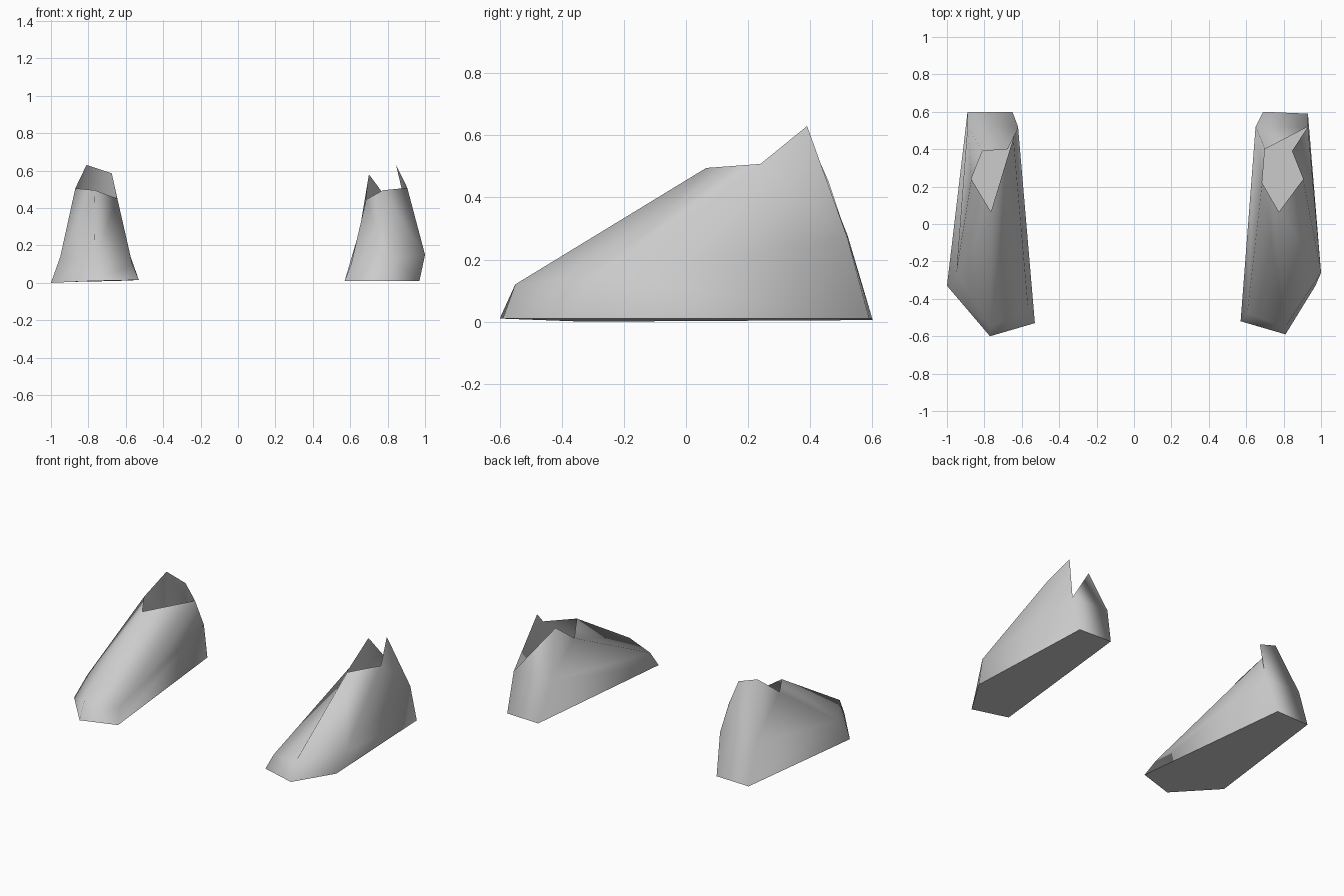
import bpy
import bmesh

cube = bpy.data.objects.get("Cube")
if cube:
    bpy.data.objects.remove(cube, do_unlink=True)

grey = bpy.data.materials.new("light_grey")
grey.use_nodes = True
colour = (0.6, 0.6, 0.6, 1)
grey.diffuse_color = colour
grey.node_tree.nodes["Principled BSDF"].inputs["Base Color"].default_value = colour

RING = ["outer", "toe", "inner", "heel_in", "heel_out"]


def build_shoe(name, sole, middle, top, open_back):
    """Hollow shoe: flat sole, low side band and an upper with an open collar."""
    bm = bmesh.new()
    low = {k: bm.verts.new(p) for k, p in zip(RING, sole)}
    mid = {k: bm.verts.new(p) for k, p in zip(RING, middle)}
    front, side_out, peak_out, peak_in, side_in = [bm.verts.new(p) for p in top]

    # sole and side band
    bottom = bm.faces.new([low[k] for k in RING])
    for a, b in zip(RING, RING[1:] + RING[:1]):
        bm.faces.new([low[a], low[b], mid[b], mid[a]])

    # instep and side walls
    bm.faces.new([mid["outer"], mid["toe"], front, side_out])
    bm.faces.new([mid["toe"], mid["inner"], side_in, front])
    bm.faces.new([mid["inner"], mid["heel_in"], peak_in, side_in])
    bm.faces.new([mid["heel_out"], mid["outer"], side_out, peak_out])

    # heel wall, split open on one shoe
    back = [mid["heel_in"], mid["heel_out"], peak_out, peak_in]
    if open_back:
        back.remove(peak_out)
    bm.faces.new(back)

    bmesh.ops.recalc_face_normals(bm, faces=bm.faces)
    bottom.normal_update()
    if bottom.normal.z > 0:
        bmesh.ops.reverse_faces(bm, faces=bm.faces)
    for face in bm.faces:
        face.smooth = face is not bottom
    for edge in bottom.edges:
        edge.smooth = False

    mesh = bpy.data.meshes.new(name)
    bm.to_mesh(mesh)
    bm.free()
    mesh.materials.append(grey)
    bpy.context.collection.objects.link(bpy.data.objects.new(name, mesh))


# right shoe, closed heel
build_shoe(
    "right_shoe",
    [(-1, -.33, 0), (-.77, -.6, .01), (-.53, -.53, .015), (-.65, .6, .01), (-.89, .6, .005)],
    [(-.95, -.26, .14), (-.77, -.55, .12), (-.565, -.46, .1), (-.62, .52, .27), (-.89, .52, .27)],
    [(-.765, .065, .495), (-.87, .24, .505), (-.81, .39, .63), (-.675, .4, .585), (-.645, .46, .45)],
    False)

# left shoe, split heel
build_shoe(
    "left_shoe",
    [(.97, -.33, .01), (.81, -.59, .01), (.57, -.52, .01), (.69, .6, .01), (.93, .59, .01)],
    [(1, -.26, .15), (.81, -.55, .12), (.605, -.48, .1), (.65, .52, .28), (.93, .52, .27)],
    [(.775, .065, .495), (.905, .24, .508), (.845, .39, .63), (.7, .4, .58), (.685, .22, .445)],
    True)
